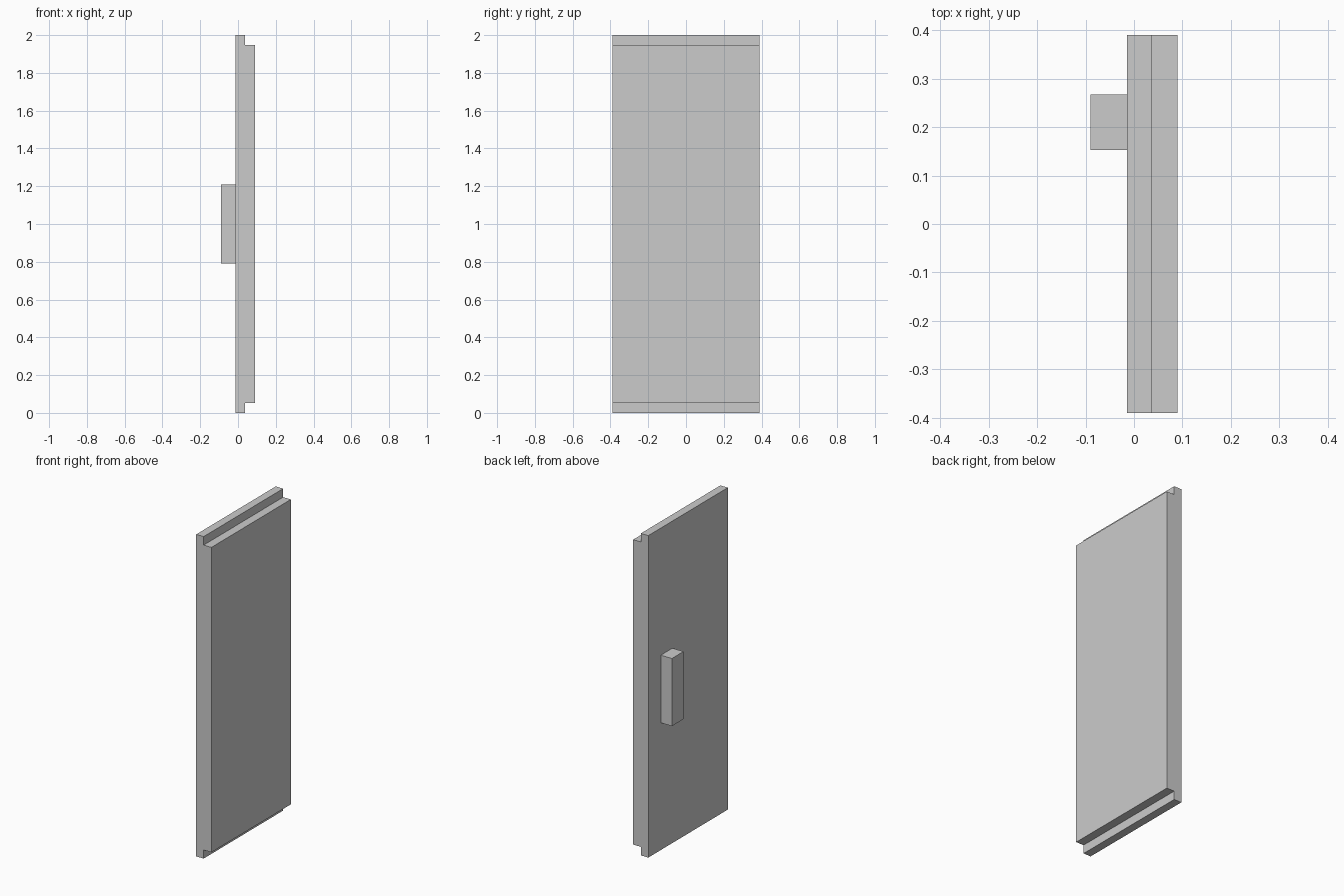
import bpy
import bmesh
from mathutils import Vector

cube = bpy.data.objects.get("Cube")
if cube:
    bpy.data.objects.remove(cube, do_unlink=True)

grey = bpy.data.materials.new("plain_grey")
grey.use_nodes = True
colour = (0.6, 0.6, 0.6, 1)
grey.diffuse_color = colour
grey.node_tree.nodes["Principled BSDF"].inputs["Base Color"].default_value = colour


def extrude_profile(name, profile, y0, y1):
    """Sweep an x-z outline along y into a closed solid."""
    bm = bmesh.new()
    face = bm.faces.new([bm.verts.new((x, y0, z)) for x, z in profile])
    swept = bmesh.ops.extrude_face_region(bm, geom=[face])["geom"]
    verts = [v for v in swept if isinstance(v, bmesh.types.BMVert)]
    bmesh.ops.translate(bm, verts=verts, vec=Vector((0, y1 - y0, 0)))
    bmesh.ops.recalc_face_normals(bm, faces=bm.faces)
    mesh = bpy.data.meshes.new(name)
    bm.to_mesh(mesh)
    bm.free()
    mesh.materials.append(grey)
    obj = bpy.data.objects.new(name, mesh)
    bpy.context.collection.objects.link(obj)
    return obj


# Door panel, with a rebate along its top and bottom edges
back, step, front = -0.014, 0.037, 0.09
height, rebate = 2.0, 0.053
extrude_profile("door_panel", [
    (back, 0), (step, 0), (step, rebate), (front, rebate),
    (front, height - rebate), (step, height - rebate),
    (step, height), (back, height)], -0.39, 0.39)

# Block handle on the other face
extrude_profile("door_handle", [
    (-0.09, 0.79), (back, 0.79), (back, 1.21), (-0.09, 1.21)], 0.153, 0.267)
